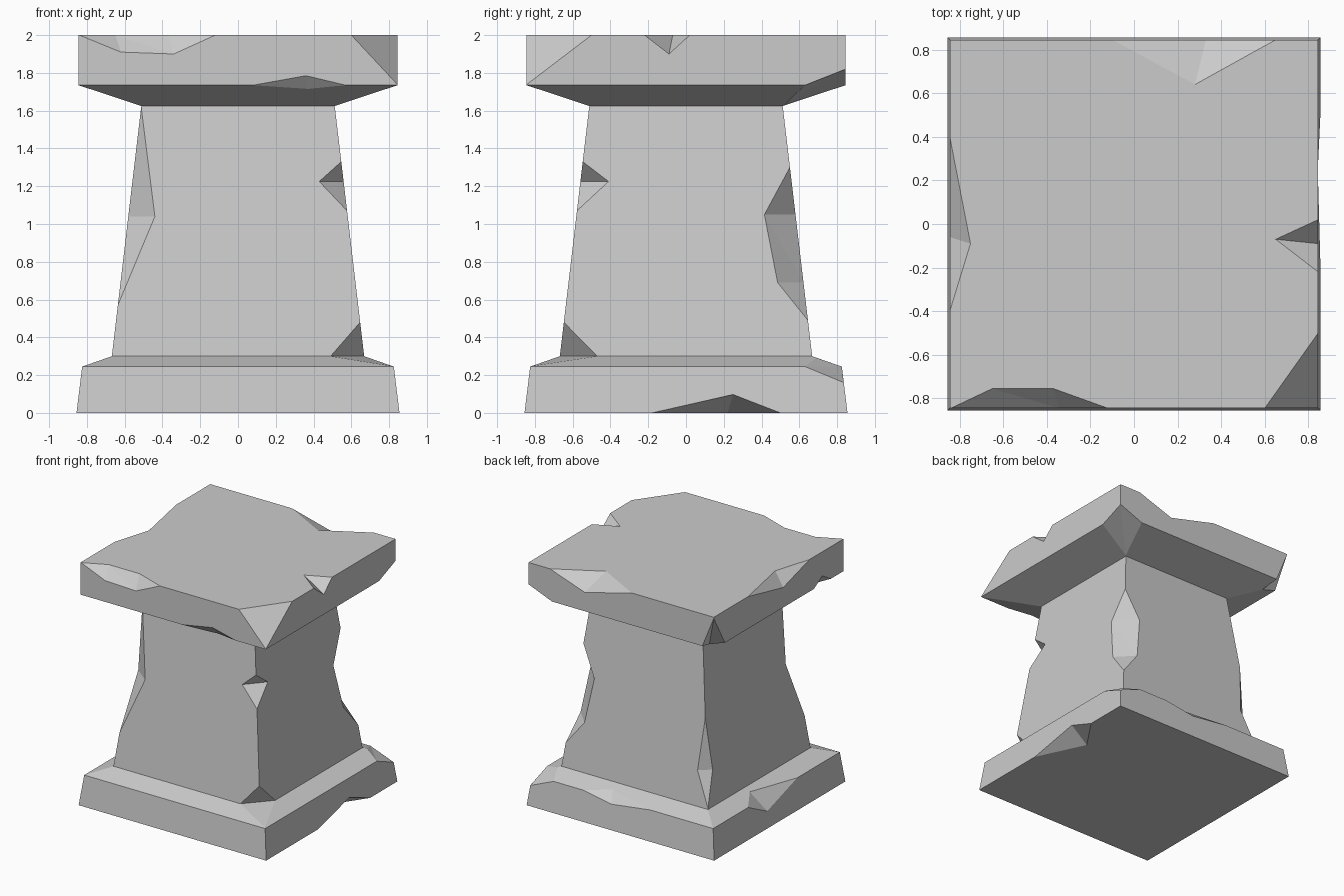
import bpy
import bmesh
from mathutils import Vector

default = bpy.data.objects.get("Cube")
if default:
    bpy.data.objects.remove(default, do_unlink=True)

stone = bpy.data.materials.new("grey stone")
stone.use_nodes = True
colour = (0.6, 0.6, 0.6, 1)
stone.diffuse_color = colour
stone.node_tree.nodes["Principled BSDF"].inputs["Base Color"].default_value = colour


def make_object(name, bm):
    bmesh.ops.recalc_face_normals(bm, faces=bm.faces)
    mesh = bpy.data.meshes.new(name)
    bm.to_mesh(mesh)
    bm.free()
    mesh.materials.append(stone)
    obj = bpy.data.objects.new(name, mesh)
    bpy.context.collection.objects.link(obj)
    return obj


def square_loft(name, profile):
    """Stack square rings given as (half width, height)."""
    bm = bmesh.new()
    rings = [[bm.verts.new((sx * h, sy * h, z))
              for sx, sy in ((-1, -1), (1, -1), (1, 1), (-1, 1))]
             for h, z in profile]
    for low, high in zip(rings, rings[1:]):
        for i in range(4):
            j = (i + 1) % 4
            bm.faces.new((low[i], low[j], high[j], high[i]))
    bm.faces.new(rings[0])
    bm.faces.new(rings[-1])
    return make_object(name, bm)


def body(z):
    """Half width of the tapered shaft at a height."""
    return 0.668 - 0.156 * (z - 0.3) / 1.325


cutters = []


def chip(points, apex):
    """Break a piece off: a hull of surface points and one point outside."""
    bm = bmesh.new()
    for p in list(points) + [apex]:
        bm.verts.new(p)
    hull = bmesh.ops.convex_hull(bm, input=bm.verts)
    spare = [v for v in hull["geom_interior"] if isinstance(v, bmesh.types.BMVert)]
    bmesh.ops.delete(bm, geom=spare, context='VERTS')
    cutter = make_object("chip_cutter", bm)
    cutter.hide_render = True
    cutters.append(cutter)


def shaft_chip(sx, sy, top, bottom, inner):
    """Chip a vertical shaft corner; inner rows are (x, y, height)."""
    pts = [(sx * body(z), sy * body(z), z) for z in (top, bottom)]
    for x, y, z in inner:
        pts += [(sx * x, sy * body(z), z), (sx * body(z), sy * y, z)]
    mid = (top + bottom) / 2
    out = body(mid) + 0.06
    chip(pts, (sx * out, sy * out, mid))


pedestal = square_loft("stone_pedestal", [
    (0.855, 0), (0.825, 0.245), (0.668, 0.3),
    (0.512, 1.625), (0.845, 1.735), (0.845, 2)])

# Cap, upper edges
chip([(-0.84, -0.845, 2), (-0.12, -0.845, 2), (-0.65, -0.755, 2),
      (-0.37, -0.755, 2), (-0.62, -0.845, 1.91), (-0.34, -0.845, 1.9)],
     (-0.48, -0.9, 2.05))
chip([(0.6, -0.845, 2), (0.845, -0.5, 2), (0.845, -0.845, 1.737)],
     (0.95, -0.95, 2.1))
chip([(0.845, -0.22, 2), (0.845, 0.02, 2), (0.65, -0.07, 2),
      (0.845, -0.09, 1.9)], (0.88, -0.09, 2.03))
chip([(-0.845, -0.4, 2), (-0.845, 0.4, 2), (-0.75, -0.09, 2),
      (-0.845, -0.06, 1.9)], (-0.89, -0.05, 2.05))
chip([(-0.1, 0.845, 2), (0.65, 0.845, 2), (0.28, 0.64, 2),
      (0.33, 0.845, 1.89)], (0.3, 0.89, 2.05))

# Cap, lower edges and corners
chip([(0.845, 0.845, 1.82), (0.63, 0.845, 1.735), (0.845, 0.63, 1.735),
      (0.512, 0.512, 1.627)], (0.92, 0.92, 1.64))
chip([(-0.845, 0.845, 1.99), (-0.74, 0.845, 1.735), (-0.845, 0.7, 1.735),
      (-0.71, 0.71, 1.69)], (-0.9, 0.9, 1.66))
chip([(0.08, -0.845, 1.735), (0.57, -0.845, 1.735), (0.36, -0.845, 1.785),
      (0.37, -0.785, 1.715)], (0.35, -0.89, 1.7))
chip([(-0.845, -0.46, 1.735), (-0.845, -0.68, 1.735), (-0.845, -0.57, 1.8),
      (-0.72, -0.57, 1.694)], (-0.88, -0.57, 1.69))

# Shaft corners
shaft_chip(1, -1, 1.33, 1.07, [(0.43, 0.41, 1.225)])
shaft_chip(-1, -1, 1.62, 0.57, [(0.44, 0.47, 1.04)])
shaft_chip(1, 1, 1.3, 0.49, [(0.43, 0.415, 1.05), (0.49, 0.485, 0.69)])
shaft_chip(-1, 1, 1.0, 0.31, [(0.55, 0.56, 0.58)])
chip([(body(0.48), -body(0.48), 0.48), (0.49, -0.668, 0.3),
      (0.668, -0.47, 0.3), (0.825, -0.825, 0.246)], (0.87, -0.87, 0.42))

# Base edges
chip([(0.855, -0.18, 0), (0.855, 0.5, 0), (0.842, 0.25, 0.1),
      (0.665, 0.22, 0)], (0.9, 0.2, -0.05))
chip([(0.825, 0.63, 0.245), (0.63, 0.825, 0.245), (0.835, 0.835, 0.16),
      (0.69, 0.69, 0.292)], (0.9, 0.9, 0.32))
chip([(0.36, 0.825, 0.245), (-0.25, 0.825, 0.245), (0.1, 0.83, 0.2),
      (0.15, 0.74, 0.275)], (0.08, 0.87, 0.29))
chip([(-0.825, 0.37, 0.245), (-0.825, -0.27, 0.245), (-0.839, 0.14, 0.13),
      (-0.72, 0.2, 0.281)], (-0.88, 0.06, 0.3))

# Cut every chip, keep the result and drop the cutters
for cutter in cutters:
    mod = pedestal.modifiers.new("chip", 'BOOLEAN')
    mod.operation = 'DIFFERENCE'
    mod.solver = 'EXACT'
    mod.object = cutter
bpy.context.view_layer.update()
graph = bpy.context.evaluated_depsgraph_get()
carved = bpy.data.meshes.new_from_object(pedestal.evaluated_get(graph))
pedestal.modifiers.clear()
pedestal.data = carved
for cutter in cutters:
    bpy.data.objects.remove(cutter, do_unlink=True)
for poly in carved.polygons:
    poly.use_smooth = False
    poly.material_index = 0
